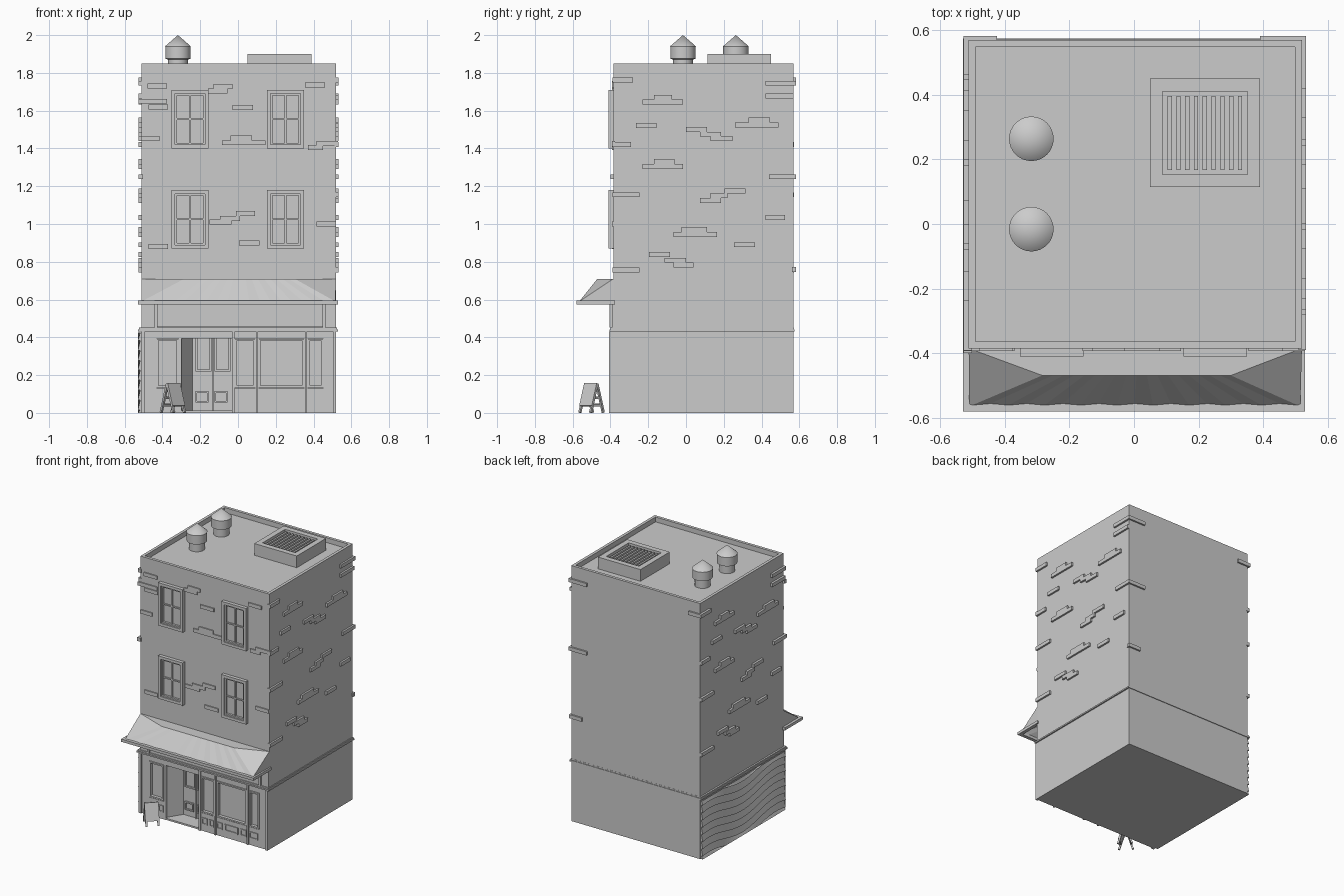
import bpy, bmesh, math
from mathutils import Matrix, Vector

if "Cube" in bpy.data.objects:
    bpy.data.objects.remove(bpy.data.objects["Cube"])


def finish(name, bm, mat=None):
    bmesh.ops.recalc_face_normals(bm, faces=bm.faces)
    me = bpy.data.meshes.new(name)
    bm.to_mesh(me)
    bm.free()
    ob = bpy.data.objects.new(name, me)
    bpy.context.collection.objects.link(ob)
    if mat:
        ob.matrix_world = mat
    return ob


def add_box(bm, x0, x1, y0, y1, z0, z1):
    m = Matrix.Translation(((x0 + x1) / 2, (y0 + y1) / 2, (z0 + z1) / 2))
    return bmesh.ops.create_cube(bm, size=1, matrix=m @ Matrix.Diagonal((x1 - x0, y1 - y0, z1 - z0, 1)))


def boxes(name, items, mat=None):
    bm = bmesh.new()
    for b in items:
        add_box(bm, *b)
    return finish(name, bm, mat)


def tray(name, b, rim, depth):
    """Box whose top face is inset and sunk."""
    bm = bmesh.new()
    add_box(bm, *b)
    top = max(bm.faces, key=lambda f: f.calc_center_median().z)
    bmesh.ops.inset_region(bm, faces=[top], thickness=rim)
    new = bmesh.ops.extrude_face_region(bm, geom=[top])["geom"]
    bmesh.ops.translate(bm, vec=(0, 0, -depth), verts=[v for v in new if isinstance(v, bmesh.types.BMVert)])
    bmesh.ops.delete(bm, geom=[f for f in [top] if f.is_valid], context='FACES_ONLY')
    return finish(name, bm)


def frame(x0, x1, z0, z1, w, y0, y1):
    return [(x0, x0 + w, y0, y1, z0, z1), (x1 - w, x1, y0, y1, z0, z1),
            (x0 + w, x1 - w, y0, y1, z0, z0 + w), (x0 + w, x1 - w, y0, y1, z1 - w, z1)]


L, R, F, B = -.512, .52, -.385, .57

# Upper storeys with sunken roof, and ground floor with door recess
tray("upper_storeys", (L, R, F, B, .435, 1.85), .03, .035)
bm = bmesh.new()
plan = [(L, B), (L, -.375), (-.30, -.375), (-.24, -.28), (-.03, -.28), (-.03, -.375), (R, -.375), (R, B)]
face = bm.faces.new([bm.verts.new((x, y, 0)) for x, y in plan])
new = bmesh.ops.extrude_face_region(bm, geom=[face])["geom"]
bmesh.ops.translate(bm, vec=(0, 0, .435), verts=[v for v in new if isinstance(v, bmesh.types.BMVert)])
finish("ground_floor", bm)
boxes("door_step", [(-.30, -.03, -.395, -.28, 0, .012)])
boxes("string_course", [(-.53, .53, -.405, .575, .432, .442), (-.524, .524, -.4, .571, .442, .452)])

# Shopfront boards, window frames and small panels
gaps = [(-.43, -.315), (-.015, .09), (.11, .35), (.37, .45)]
parts = [(L, -.30, -.397, -.37, 0, .13), (-.03, R, -.397, -.37, 0, .13), (L, R, -.397, -.37, .395, .435)]
for a, b in [(L, -.43), (-.315, -.30), (-.03, -.015), (.09, .11), (.35, .37), (.45, R)]:
    parts.append((a, b, -.397, -.37, .13, .395))
boxes("shopfront_boards", parts)
parts = []
for a, b in gaps:
    parts += frame(a, b, .135, .392, .01, -.403, -.38)
for a, b in [(-.42, -.375), (-.36, -.32), (-.01, .035), (.05, .085), (.11, .155), (.175, .28), (.30, .345), (.37, .44)]:
    parts += frame(a, b, .05, .098, .008, -.403, -.39)
boxes("shop_window_frames", parts)
boxes("shopfront_pilasters", [(x - w, x + w, -.407, -.38, 0, .432) for x, w in
                              [(-.502, .01), (-.024, .007), (.1, .006), (.36, .006), (.511, .009)]])

# Double door
parts = [(-.137, -.131, -.29, -.275, .012, .43)]
for a, b in [(-.225, -.14), (-.125, -.04)]:
    parts += frame(a, b, .22, .415, .01, -.292, -.275)
    parts += frame(a, b - .015, .055, .115, .009, -.292, -.275)
boxes("double_door", parts)

# Blank fascia with end brackets
boxes("fascia", [(-.44, .46, -.398, -.38, .455, .575)])
boxes("fascia_brackets", [(L, -.44, -.392, -.38, .452, .578), (.46, R, -.392, -.38, .452, .578)] +
      [(x - .008, x + .008, -.406, -.38, .452, .578) for x in (-.435, .455)])

# Pleated awning with flat top and rim
bm = bmesh.new()
n = 18
top, low = [], []
for i in range(n + 1):
    t = i / n
    top.append(bm.verts.new((-.284 + .584 * t, -.469, .71)))
    low.append(bm.verts.new((-.51 + 1.025 * t, -.565 + .005 * (i % 2), .59)))
for i in range(n):
    bm.faces.new((low[i], low[i + 1], top[i + 1], top[i]))
wl, wr = bm.verts.new((L, F, .71)), bm.verts.new((R, F, .71))
bl, br = bm.verts.new((L, F, .59)), bm.verts.new((R, F, .59))
bm.faces.new([wl] + top + [wr])
for w, b, t, l in ((wl, bl, top[0], low[0]), (wr, br, top[-1], low[-1])):
    bm.faces.new((w, t, l))
    bm.faces.new((w, l, b))
finish("awning", bm)
boxes("awning_rim", [(-.53, .53, -.58, -.555, .575, .595), (-.53, -.505, -.555, -.375, .575, .595),
                     (.505, .53, -.555, -.375, .575, .595)])

# Upper windows: casing, sash and glazing bars
for zi, z in enumerate((.87, 1.40)):
    for xi, x in enumerate((-.353, .153)):
        p = frame(x, x + .197, z, z + .31, .02, -.41, F + .005)
        p += frame(x + .02, x + .177, z + .02, z + .29, .01, -.4, F + .005)
        p.append((x + .094, x + .103, -.395, F + .005, z + .03, z + .28))
        p.append((x + .03, x + .167, -.394, F + .005, z + .151, z + .16))
        boxes(f"window_{zi}_{xi}", p)

# Raised bricks: (start, end, height)
H = .013
front = [(-.48, -.375, 1.73), (-.528, -.375, 1.65), (-.475, -.37, 1.62), (-.16, -.055, 1.705),
         (-.13, -.03, 1.728), (-.03, .08, 1.617), (.355, .46, 1.735), (-.51, -.415, 1.452),
         (-.085, .145, 1.43), (-.04, .075, 1.455), (.37, .45, 1.405), (.415, .53, 1.427),
         (-.15, -.035, 1.01), (-.095, .01, 1.03), (-.01, .09, 1.055), (.005, .115, .9),
         (-.475, -.37, .88), (.415, .52, 1.0)]
side = [(-.39, -.28, 1.763), (-.23, -.015, 1.645), (-.17, -.075, 1.67), (-.265, -.155, 1.522),
        (-.39, -.29, 1.42), (0, .11, 1.5), (.075, .185, 1.475), (.13, .245, 1.452), (.26, .49, 1.525),
        (.33, .445, 1.55), (.42, .575, 1.745), (.42, .57, 1.678), (-.23, -.015, 1.305), (-.17, -.06, 1.33),
        (.44, .582, 1.25), (-.39, -.245, 1.155), (.075, .185, 1.125), (.13, .22, 1.15), (.205, .315, 1.175),
        (.42, .525, 1.035), (-.065, .165, .945), (-.025, .11, .97), (.255, .365, .89), (-.195, -.085, .838),
        (-.115, 0, .808), (-.065, .04, .783), (-.39, -.245, .757)]
back = [(.39, .533, 1.745), (.39, .533, 1.25), (.43, .53, .76), (-.528, -.425, 1.763)]
boxes("front_bricks", [(a, b, F - .008, F + .01, z - H, z + H) for a, b, z in front])
boxes("right_bricks", [(R - .01, R + .013, a, b, z - H, z + H) for a, b, z in side])
boxes("left_bricks", [(L - .016, L + .01, .183 - b, .183 - a, z - H, z + H) for a, b, z in side])
boxes("back_bricks", [(a, b, B - .01, B + .012, z - H, z + H) for a, b, z in back])

# Wavy overlapping boards on the left ground-floor wall
bm = bmesh.new()
ny, bands, y0, y1 = 40, 9, -.385, .565
step = .42 / (bands - 1)
for k in range(-1, bands + 1):
    rows = []
    for j in range(ny + 1):
        y = y0 + (y1 - y0) * j / ny
        wave = .028 * math.sin((y - y0) / (y1 - y0) * math.tau * 1.25 + .6)
        za, zb = [min(max((k + d) * step + wave, 0), .425) for d in (0, 1)]
        rows.append([bm.verts.new(p) for p in ((L + .004, y, za), (L - .018, y, za),
                                               (L - .006, y, zb), (L + .004, y, zb))])
    for a, b in zip(rows, rows[1:]):
        for q in range(4):
            bm.faces.new((a[q], b[q], b[(q + 1) % 4], a[(q + 1) % 4]))
    bm.faces.new(rows[0])
    bm.faces.new(rows[-1])
bmesh.ops.dissolve_degenerate(bm, dist=1e-6, edges=bm.edges)
finish("wavy_wall_boards", bm)

# Roof unit with sunken grille
tray("roof_unit", (.05, .39, .115, .45, 1.81, 1.90), .055, .025)
boxes("roof_grille", [(.104 + i * .0272, .117 + i * .0272, .168, .397, 1.87, 1.893) for i in range(9)])

# Roof vents: lathed profile
prof = [(.052, 1.81), (.052, 1.87), (.067, 1.875), (.067, 1.94), (.069, 1.94), (0, 2.0)]
for k, y in enumerate((.264, -.016)):
    bm = bmesh.new()
    vs = [bm.verts.new((r, 0, z)) for r, z in prof]
    es = [bm.edges.new(e) for e in zip(vs, vs[1:])]
    bmesh.ops.spin(bm, geom=vs + es, axis=(0, 0, 1), cent=(0, 0, 0), steps=32, angle=math.tau)
    bmesh.ops.remove_doubles(bm, verts=bm.verts, dist=1e-4)
    ob = finish(f"roof_vent_{k}", bm, Matrix.Translation((-.318, y, 0)))
    bpy.ops.object.select_all(action='DESELECT')
    ob.select_set(True)
    bpy.context.view_layer.objects.active = ob
    bpy.ops.object.shade_smooth_by_angle(angle=math.radians(30))

# Folding pavement board: solid front leaf, ladder back leaf
base = Matrix.Translation((-.345, -.50, .155)) @ Matrix.Rotation(math.radians(45), 4, 'Z')
legs = [(s * .04 - .006, s * .04 + .006, -.006, .006, -.16, 0) for s in (-1, 1)]
rungs = [(-.04, .04, -.005, .005, z, z + .012) for z in (-.125, -.085, -.045)]
boxes("pavement_board_front", legs + [(-.047, .047, -.009, .003, -.125, 0)],
      base @ Matrix.Rotation(-.3, 4, 'X'))
boxes("pavement_board_back", legs + rungs, base @ Matrix.Rotation(.3, 4, 'X'))
